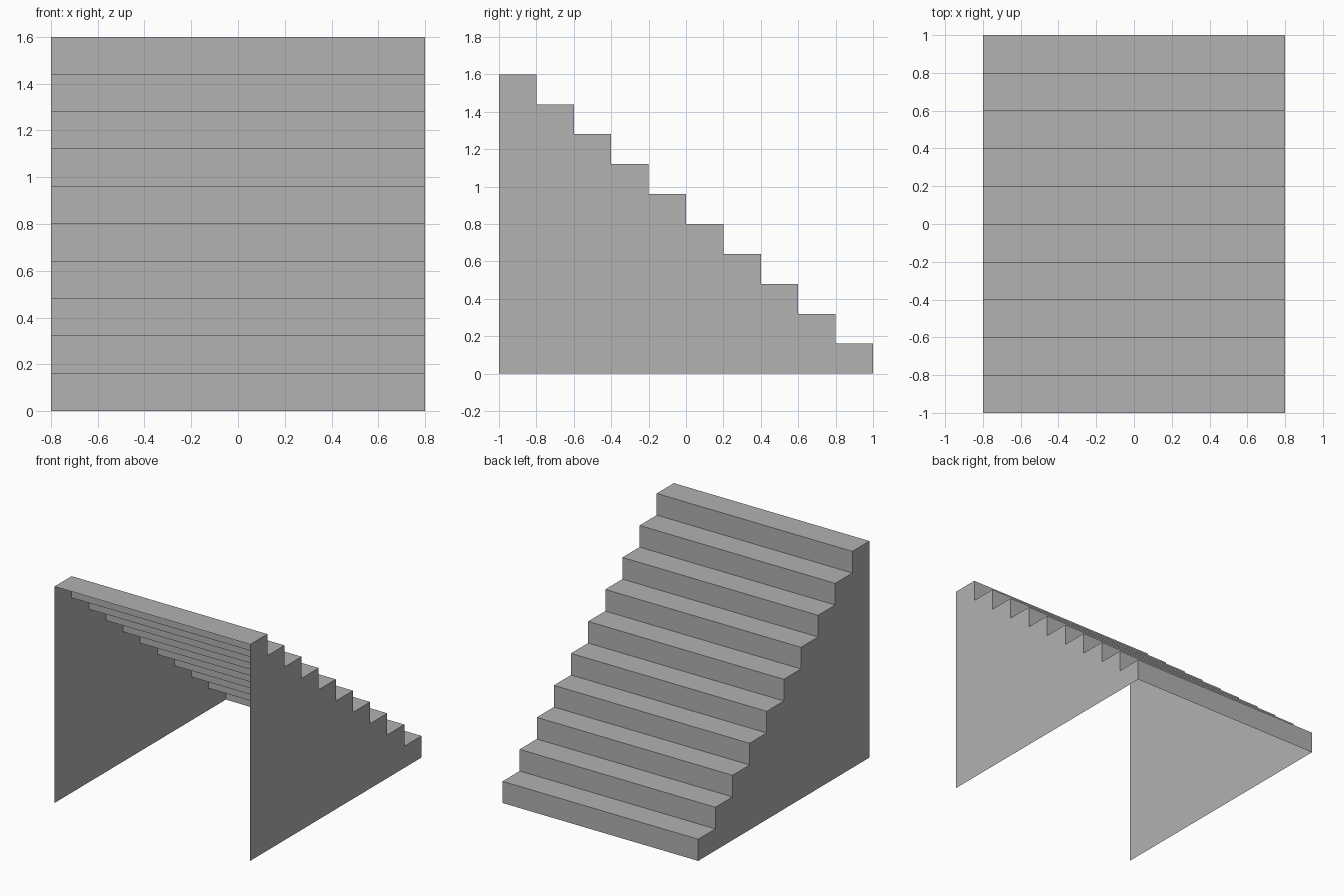
import bpy
import bmesh

STEPS = 10
RUN, RISE = 0.2, 0.16
HALF_WIDTH = 0.8
BACK = 1.0

cube = bpy.data.objects.get("Cube")
if cube:
    bpy.data.objects.remove(cube, do_unlink=True)

grey = bpy.data.materials.new("plain_grey")
grey.use_nodes = True
colour = (0.445, 0.445, 0.445, 1)
grey.diffuse_color = colour
grey.node_tree.nodes["Principled BSDF"].inputs["Base Color"].default_value = colour


def make_sheet(name, polygons):
    """Thin surface made from lists of corner points."""
    bm = bmesh.new()
    for points in polygons:
        bm.faces.new([bm.verts.new(p) for p in points])
    bmesh.ops.remove_doubles(bm, verts=bm.verts, dist=0.0001)
    mesh = bpy.data.meshes.new(name)
    bm.to_mesh(mesh)
    bm.free()
    mesh.materials.append(grey)
    obj = bpy.data.objects.new(name, mesh)
    bpy.context.collection.objects.link(obj)


def strip(a, b):
    """Full-width quad between two (y, z) profile points."""
    return [(HALF_WIDTH, *a), (-HALF_WIDTH, *a), (-HALF_WIDTH, *b), (HALF_WIDTH, *b)]


# Stepped profile climbing from the back foot to the front top
profile = [(BACK, 0)]
for i in range(STEPS):
    y, z = BACK - i * RUN, (i + 1) * RISE
    profile += [(y, z), (y - RUN, z)]

# Risers and treads, open underneath
pairs = list(zip(profile, profile[1:]))
make_sheet("risers", [strip(a, b) for a, b in pairs[0::2]])
make_sheet("treads", [strip(a, b) for a, b in pairs[1::2]])

# Side walls, facing outwards
outline = profile + [(-BACK, 0)]
make_sheet("left_wall", [[(HALF_WIDTH, y, z) for y, z in outline]])
make_sheet("right_wall", [[(-HALF_WIDTH, y, z) for y, z in reversed(outline)]])
